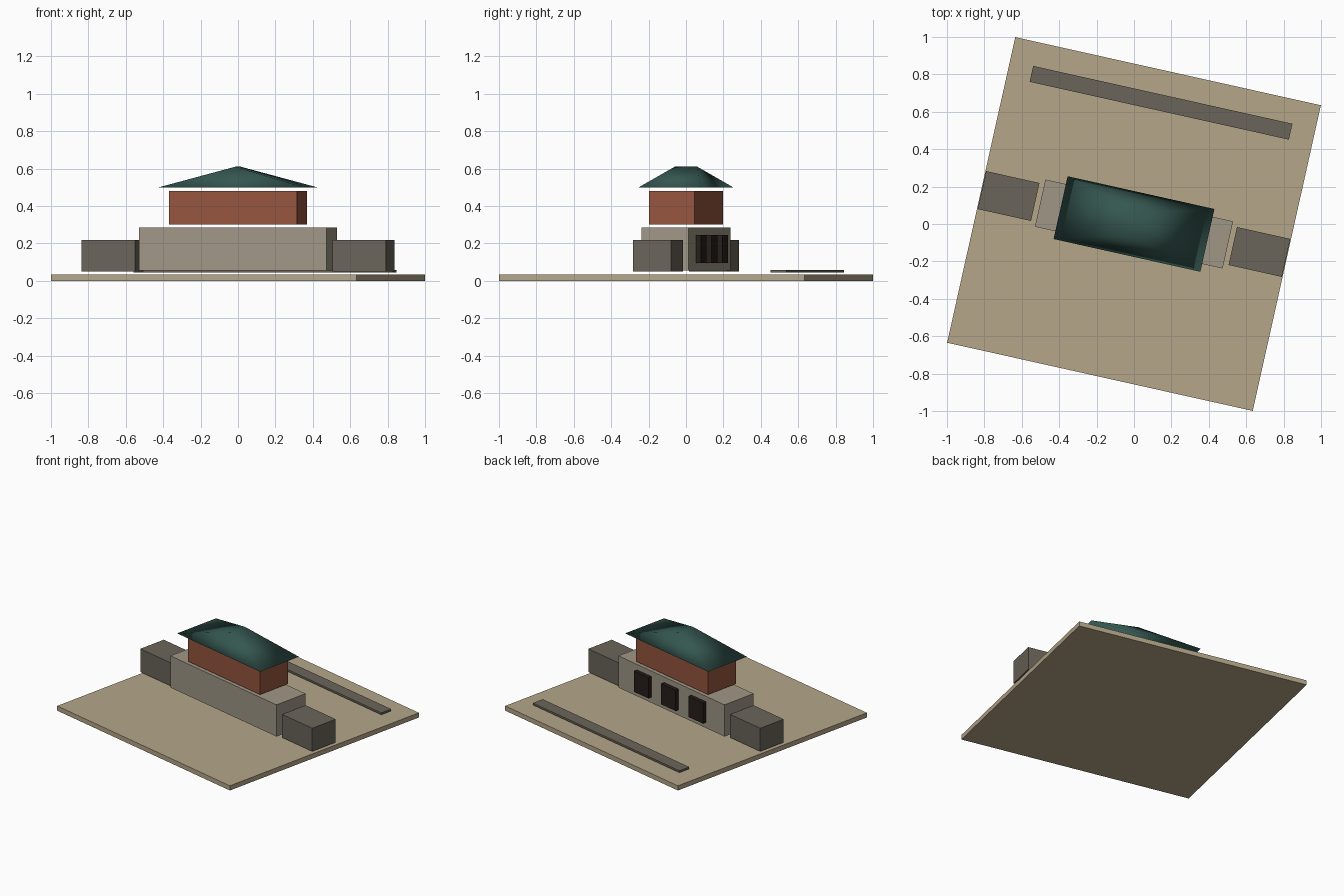
import bpy, bmesh
from math import radians
from mathutils import Matrix

if "Cube" in bpy.data.objects:
    bpy.data.objects.remove(bpy.data.objects["Cube"])

# Whole site is turned about the vertical axis
TURN = Matrix.Rotation(radians(-12.57), 4, 'Z')


def material(name, rgb):
    m = bpy.data.materials.new(name)
    m.diffuse_color = (*rgb, 1)
    m.use_nodes = True
    m.node_tree.nodes["Principled BSDF"].inputs["Base Color"].default_value = m.diffuse_color
    return m


TAN = material("sand", (0.46, 0.38, 0.25))
STONE = material("stone", (0.35, 0.31, 0.24))
DARK_STONE = material("dark_stone", (0.147, 0.130, 0.102))
BRICK = material("brick", (0.30, 0.09, 0.048))
GREEN = material("roof_green", (0.035, 0.095, 0.08))
BLACK = material("dark_opening", (0.02, 0.013, 0.01))


def add_object(name, bm, mat, smooth=False):
    bmesh.ops.recalc_face_normals(bm, faces=bm.faces)
    for f in bm.faces:
        f.smooth = smooth
    me = bpy.data.meshes.new(name)
    bm.to_mesh(me)
    bm.free()
    me.materials.append(mat)
    ob = bpy.data.objects.new(name, me)
    ob.matrix_world = TURN
    bpy.context.collection.objects.link(ob)
    return ob


def box(name, u, v, half_u, half_v, z0, z1, mat):
    bm = bmesh.new()
    bmesh.ops.create_cube(bm, size=2, matrix=Matrix.Translation((u, v, (z0 + z1) / 2))
                          @ Matrix.Diagonal((half_u, half_v, (z1 - z0) / 2, 1)))
    return add_object(name, bm, mat)


# Ground slab and long path
box("ground_slab", 0, 0, 0.837, 0.837, 0, 0.034, TAN)
box("path", 0, 0.664, 0.71, 0.0435, 0.044, 0.058, DARK_STONE)

# Main storeys
box("lower_hall", 0, 0, 0.514, 0.129, 0.055, 0.284, STONE)
box("upper_hall", 0, 0, 0.35, 0.125, 0.30, 0.479, BRICK)

# Side wings
for side, s in (("left", -1), ("right", 1)):
    box("wing_" + side, s * 0.687, 0, 0.146, 0.104, 0.05, 0.217, DARK_STONE)

# Openings on the rear wall
for i in (-1, 0, 1):
    box(f"rear_opening_{i + 2}", i * 0.264, 0.141, 0.07, 0.0146, 0.095, 0.245, BLACK)

# Hipped roof with a short ridge running front to back
bm = bmesh.new()
eave = [bm.verts.new((x * 0.402, y * 0.172, 0.498))
        for x, y in ((-1, -1), (1, -1), (1, 1), (-1, 1))]
front, back = (bm.verts.new((0, y, 0.61)) for y in (-0.0615, 0.0615))
a, b, c, d = eave
for face in ((a, b, front), (b, c, back, front), (c, d, back), (d, a, front, back), (d, c, b, a)):
    bm.faces.new(face)
add_object("roof", bm, GREEN, smooth=True)
